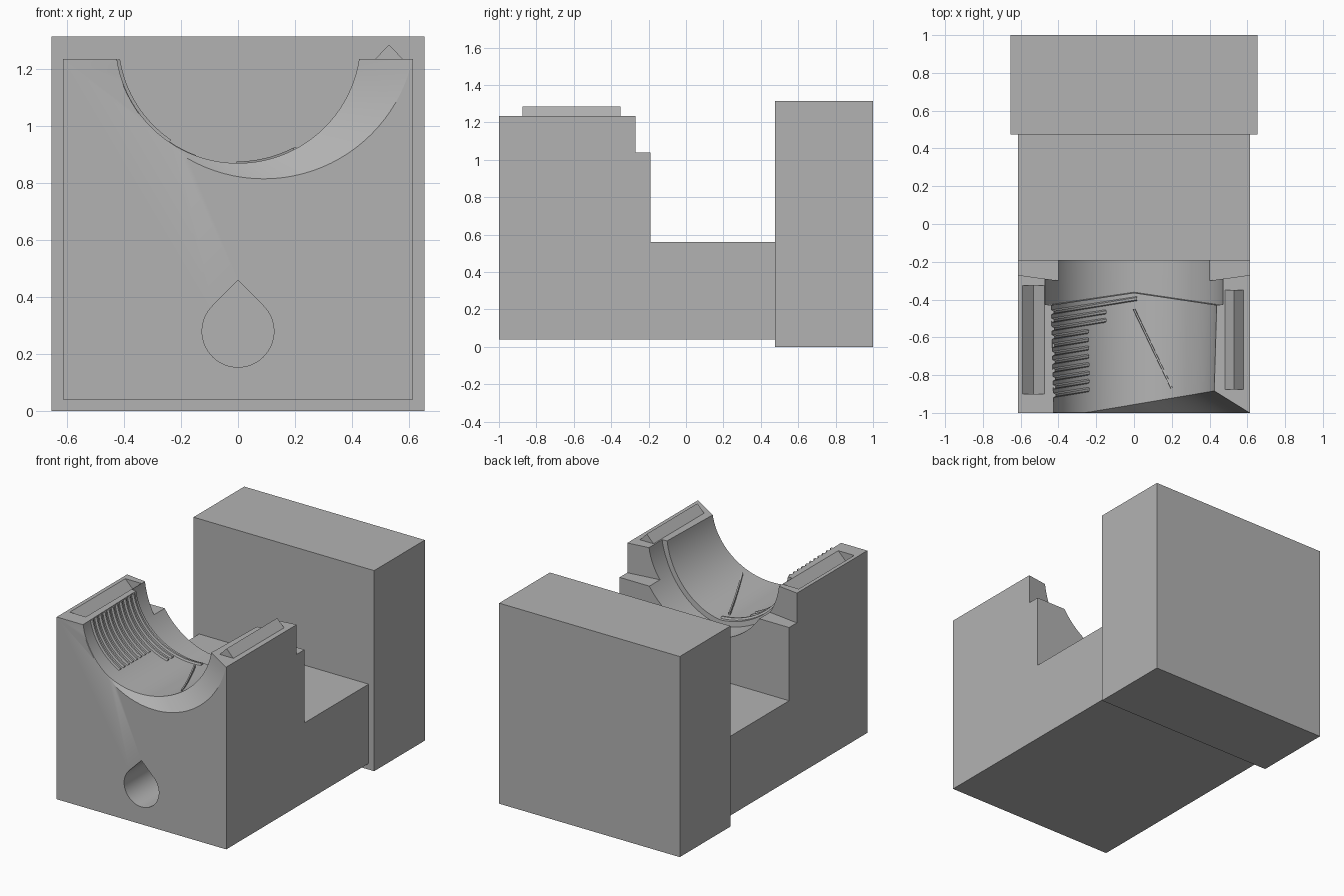
import bpy, bmesh
from math import sin, cos, pi, radians, sqrt

if "Cube" in bpy.data.objects:
    bpy.data.objects.remove(bpy.data.objects["Cube"])

grey = bpy.data.materials.new("plain grey")
grey.diffuse_color = (0.45, 0.45, 0.45, 1)
grey.use_nodes = True
grey.node_tree.nodes["Principled BSDF"].inputs["Base Color"].default_value = grey.diffuse_color


def loft(name, rings):
    """Closed solid skinned through equal-sized rings of points."""
    bm = bmesh.new()
    rows = [[bm.verts.new(p) for p in ring] for ring in rings]
    n = len(rows[0])
    for a, b in zip(rows, rows[1:]):
        for i in range(n):
            j = (i + 1) % n
            bm.faces.new((a[i], a[j], b[j], b[i]))
    bm.faces.new(rows[0])
    bm.faces.new(rows[-1][::-1])
    bmesh.ops.recalc_face_normals(bm, faces=bm.faces)
    mesh = bpy.data.meshes.new(name)
    bm.to_mesh(mesh)
    bm.free()
    mesh.materials.append(grey)
    obj = bpy.data.objects.new(name, mesh)
    bpy.context.collection.objects.link(obj)
    return obj


def prism_x(name, yz, x0, x1):
    return loft(name, [[(x, y, z) for y, z in yz] for x in (x0, x1)])


def prism_y(name, xz, y0, y1):
    return loft(name, [[(x, y, z) for x, z in xz] for y in (y0, y1)])


def prism_z(name, xy, z0, z1):
    return loft(name, [[(x, y, z) for x, y in xy] for z in (z0, z1)])


def activate(obj):
    bpy.ops.object.select_all(action='DESELECT')
    obj.select_set(True)
    bpy.context.view_layer.objects.active = obj


def cut(target, cutter):
    mod = target.modifiers.new("cut", 'BOOLEAN')
    mod.operation, mod.solver, mod.object = 'DIFFERENCE', 'EXACT', cutter
    activate(target)
    bpy.ops.object.modifier_apply(modifier=mod.name)
    bpy.data.objects.remove(cutter)


# Rear slab and main body with its low bridge
prism_x("rear_block", [(0.475, 0), (1, 0), (1, 1.315), (0.475, 1.315)], -0.655, 0.655)
body = prism_x("body", [(-1, 0.04), (0.475, 0.04), (0.475, 0.56), (-0.19, 0.56),
                        (-0.19, 1.235), (-1, 1.235)], -0.615, 0.615)

# Rear ledge with slanted upper walls
cut(body, prism_z("ledge_cutter", [(-0.7, -0.258), (0, -0.356), (0.7, -0.258),
                                   (0.7, -0.1), (-0.7, -0.1)], 1.04, 1.5))

# Cradle bore: offset flare at the mouth, slight taper, wider rear groove
CZ, N = 1.30, 96
ANG = [2 * pi * i / N for i in range(N)]


def ring(r, y, cx=0.0, cz=CZ):
    pts = [(cx + r * cos(a), cz + r * sin(a)) for a in ANG]
    return [(x, y(x) if callable(y) else y, z) for x, z in pts]


def flare_y(x):
    return -0.998 + 0.115 * max(0, x + 0.25) / 0.68


def step_y(x):
    return -0.365 - 0.065 * min(1, abs(x) / 0.44)


cut(body, loft("bore_cutter", [
    ring(0.535, -1.02, 0.09, 1.35), ring(0.535, -1.0, 0.09, 1.35),
    ring(0.43, flare_y), ring(0.443, step_y),
    ring(0.476, lambda x: step_y(x) + 0.004), ring(0.476, -0.1)]))

# Teardrop hole in the front
R = 0.126
tear = [(R * cos(a), 0.28 + R * sin(a))
        for a in [radians(135 + 270 * i / 48) for i in range(49)]]
tear.append((0, 0.28 + R * sqrt(2)))
cut(body, prism_y("teardrop_cutter", tear, -1.1, 0.4))

# Alignment groove on the left, matching rib on the right
cut(body, prism_y("groove_cutter", [(-0.60, 1.245), (-0.532, 1.177), (-0.464, 1.245)],
                  -0.90, -0.325))
prism_y("alignment_rib", [(0.48, 1.234), (0.53, 1.286), (0.58, 1.234)], -0.875, -0.35)

# Thread ridges on the left wall of the bore
for k in range(11):
    y0 = -0.468 - 0.044 * k
    end = 272 if k == 0 else 250 if k < 3 else 236
    rings = []
    for i in range(25):
        a = radians(189 + (end - 189) * i / 24)
        y = y0 + 0.16 * (0.44 * cos(a) + 0.44)
        wall = 0.43 + 0.013 * (y + 1) / 0.57
        rings.append([(r * cos(a), y + d, CZ + r * sin(a)) for r, d in
                      ((wall + 0.006, -0.015), (wall - 0.013, -0.006),
                       (wall - 0.013, 0.006), (wall + 0.006, 0.015))])
    loft("thread_ridge", rings)

# Thin slanted fin on the bore floor
fin = []
for i in range(9):
    x, y = 0.2 * i / 8, -0.45 - 0.42 * i / 8
    z = CZ - sqrt(0.436 ** 2 - x * x)
    fin.append([(x - 0.007, y, z - 0.01), (x - 0.005, y, z + 0.012),
                (x + 0.005, y, z + 0.012), (x + 0.007, y, z - 0.01)])
loft("floor_fin", fin)

activate(body)
bpy.ops.object.shade_smooth_by_angle(angle=radians(25))
